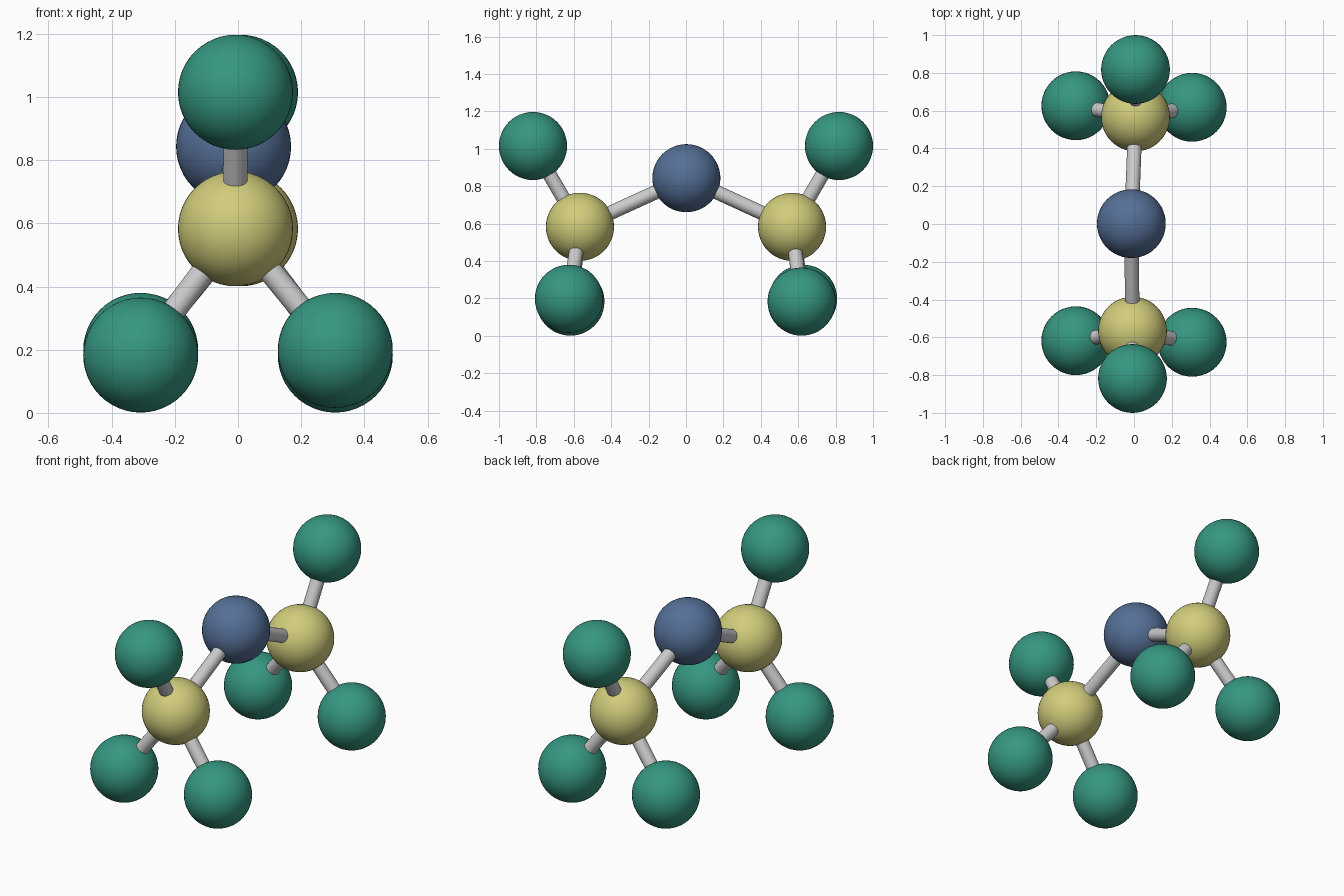
import bpy
from mathutils import Vector

if "Cube" in bpy.data.objects:
    bpy.data.objects.remove(bpy.data.objects["Cube"])

BALL_R = 0.182
STICK_R = 0.038


def material(name, rgb):
    m = bpy.data.materials.new(name)
    m.diffuse_color = (*rgb, 1.0)
    m.use_nodes = True
    m.node_tree.nodes["Principled BSDF"].inputs["Base Color"].default_value = m.diffuse_color
    return m


green = material("green", (0.036, 0.31, 0.22))
yellow = material("yellow", (0.64, 0.61, 0.20))
blue = material("blue", (0.09, 0.16, 0.31))


def ball(name, pos, mat):
    bpy.ops.mesh.primitive_uv_sphere_add(segments=48, ring_count=24, radius=BALL_R, location=pos)
    ob = bpy.context.object
    ob.name = name
    ob.data.materials.append(mat)
    bpy.ops.object.shade_smooth()


def stick(name, a, b):
    a, b = Vector(a), Vector(b)
    d = b - a
    bpy.ops.mesh.primitive_cylinder_add(vertices=24, radius=STICK_R, depth=d.length, location=(a + b) / 2)
    ob = bpy.context.object
    ob.name = name
    ob.rotation_mode = 'QUATERNION'
    ob.rotation_quaternion = d.to_track_quat('Z', 'Y')
    bpy.ops.object.shade_smooth_by_angle()


# Central atom
centre = (-0.014, 0.002, 0.843)
ball("centre_atom", centre, blue)

# One arm, repeated by a half turn about z
hub = (-0.008, -0.567, 0.583)
tips = {
    "upper": (-0.008, -0.818, 1.015),
    "lower_left": (-0.308, -0.618, 0.183),
    "lower_right": (0.308, -0.626, 0.198),
}
for side, s in (("front", 1), ("back", -1)):
    def turn(p):
        return (s * p[0], s * p[1], p[2])
    ball(f"{side}_hub_atom", turn(hub), yellow)
    stick(f"{side}_arm_bond", centre, turn(hub))
    for tip, pos in tips.items():
        ball(f"{side}_{tip}_atom", turn(pos), green)
        stick(f"{side}_{tip}_bond", turn(hub), turn(pos))
